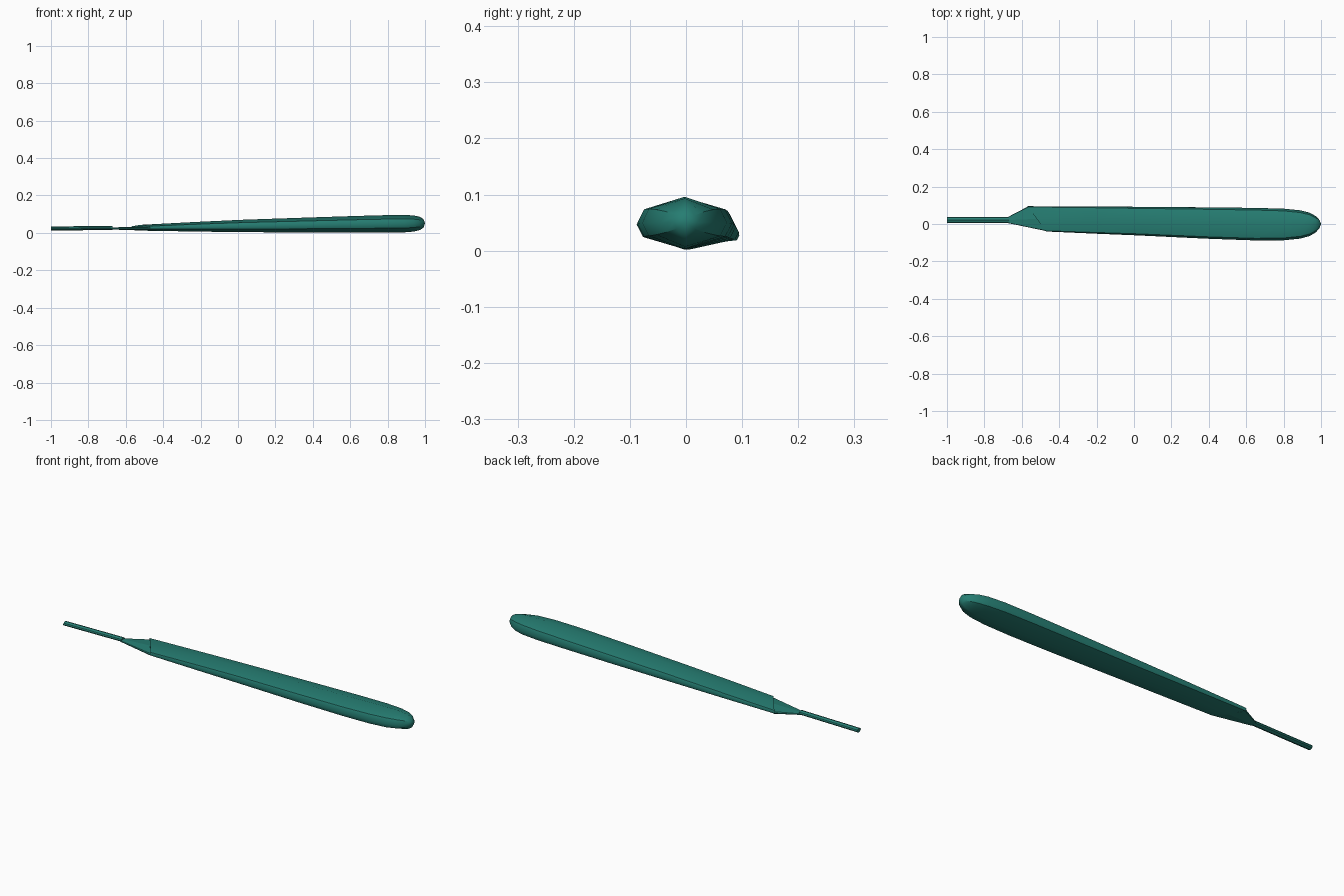
import bpy, bmesh

cube = bpy.data.objects.get("Cube")
if cube:
    bpy.data.objects.remove(cube)

teal = bpy.data.materials.new("deep teal")
teal.use_nodes = True
colour = (0.019, 0.205, 0.168, 1)
teal.diffuse_color = colour
bsdf = teal.node_tree.nodes["Principled BSDF"]
bsdf.inputs["Base Color"].default_value = colour
bsdf.inputs["Roughness"].default_value = 0.6


def ring(x, front, back, low, high, slant=0):
    """Eight-sided section; slant pulls its back edge toward -x."""
    h, w = high - low, back - front
    inset = min(0.13 * h, 0.2 * w)
    mid = (front + back) / 2
    section = [(front + inset, 0.25), (front, 0.5), (front + inset, 0.77),
               (mid, 1), (back - inset, 0.77), (back, 0.5),
               (back - inset, 0.25), (mid, 0)]
    return [(x - slant * (y - front) / w, y, low + v * h) for y, v in section]


def loft(name, rows, tip=None, smooth=True):
    """Skin the sections, cap the start, and close the end flat or to a point."""
    bm = bmesh.new()
    rings = [[bm.verts.new(p) for p in ring(*row)] for row in rows]
    for a, b in zip(rings, rings[1:]):
        for i in range(8):
            j = (i + 1) % 8
            bm.faces.new((a[i], a[j], b[j], b[i])).smooth = smooth
    bm.faces.new(rings[0])
    if tip:
        end = bm.verts.new(tip)
        for i in range(8):
            bm.faces.new((rings[-1][i], rings[-1][(i + 1) % 8], end)).smooth = smooth
    else:
        bm.faces.new(rings[-1])
    # Crisp shoulder outline and crisp upper and lower side edges
    for edge in bm.edges:
        if all(v in rings[0] for v in edge.verts):
            edge.smooth = False
    for a, b in zip(rings, rings[1:]):
        for i in (0, 2, 4, 6):
            bm.edges.get((a[i], b[i])).smooth = False
    bmesh.ops.recalc_face_normals(bm, faces=bm.faces)
    mesh = bpy.data.meshes.new(name)
    bm.to_mesh(mesh)
    bm.free()
    mesh.materials.append(teal)
    obj = bpy.data.objects.new(name, mesh)
    bpy.context.collection.objects.link(obj)
    return obj


# Thin tang at the narrow end
loft("tang", [(-1, 0.005, 0.037, 0.012, 0.034),
              (-0.67, 0.005, 0.037, 0.016, 0.038)], smooth=False)

# Flat neck widening to the slanted shoulder
loft("neck", [(-0.675, 0.005, 0.037, 0.018, 0.029),
              (-0.468, -0.038, 0.093, 0.013, 0.034, 0.1)], smooth=False)

# Long body, swelling toward its rounded end
loft("body", [(-0.47, -0.04, 0.095, 0.012, 0.043, 0.1),
              (-0.2, -0.052, 0.094, 0.007, 0.059, 0.03),
              (0.02, -0.061, 0.092, 0.004, 0.070),
              (0.4, -0.079, 0.089, 0.002, 0.083),
              (0.65, -0.088, 0.086, 0.002, 0.091),
              (0.8, -0.087, 0.082, 0.002, 0.095),
              (0.89, -0.078, 0.073, 0.003, 0.096),
              (0.94, -0.064, 0.060, 0.007, 0.093),
              (0.972, -0.045, 0.042, 0.015, 0.086),
              (0.992, -0.022, 0.021, 0.028, 0.073)],
     tip=(1, 0, 0.052))
